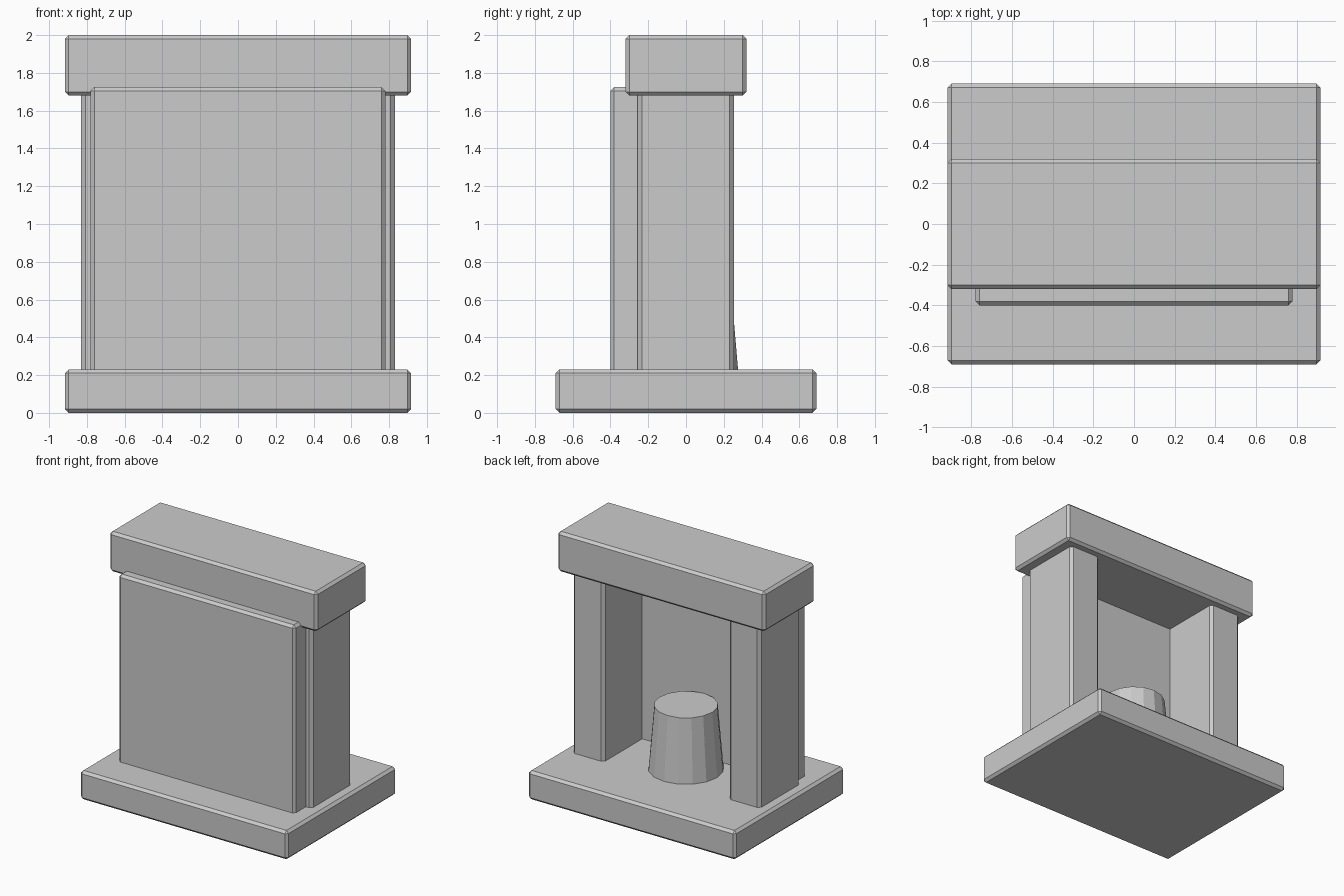
import bpy, bmesh
from mathutils import Vector

if "Cube" in bpy.data.objects:
    bpy.data.objects.remove(bpy.data.objects["Cube"])


def block(name, lo, hi, bevel=0.02):
    """Chamfered box between two opposite corners."""
    lo, hi = Vector(lo), Vector(hi)
    size, mid = hi - lo, (lo + hi) / 2
    bm = bmesh.new()
    bmesh.ops.create_cube(bm, size=1)
    for v in bm.verts:
        v.co = Vector(a * b for a, b in zip(v.co, size))
    bmesh.ops.bevel(bm, geom=bm.edges[:], offset=bevel, segments=1,
                    affect='EDGES', clamp_overlap=True)
    mesh = bpy.data.meshes.new(name)
    bm.to_mesh(mesh)
    bm.free()
    obj = bpy.data.objects.new(name, mesh)
    obj.location = mid
    bpy.context.collection.objects.link(obj)
    return obj


# Base slab and top beam
block("base_slab", (-0.917, -0.69, 0), (0.917, 0.69, 0.23))
block("top_beam", (-0.917, -0.32, 1.68), (0.917, 0.32, 2.0))

# Side posts, set into the base and the beam
for side, x in (("left", -0.69), ("right", 0.69)):
    block(side + "_post", (x - 0.14, -0.257, 0.2), (x + 0.14, 0.253, 1.71), 0.023)

# Front panel closing the opening
block("front_panel", (-0.78, -0.40, 0.2), (0.78, -0.233, 1.725))

# Tapered pedestal standing inside
bpy.ops.mesh.primitive_cone_add(vertices=16, radius1=0.278, radius2=0.232,
                                depth=0.54, location=(0, 0, 0.47))
bpy.context.object.name = "pedestal"
